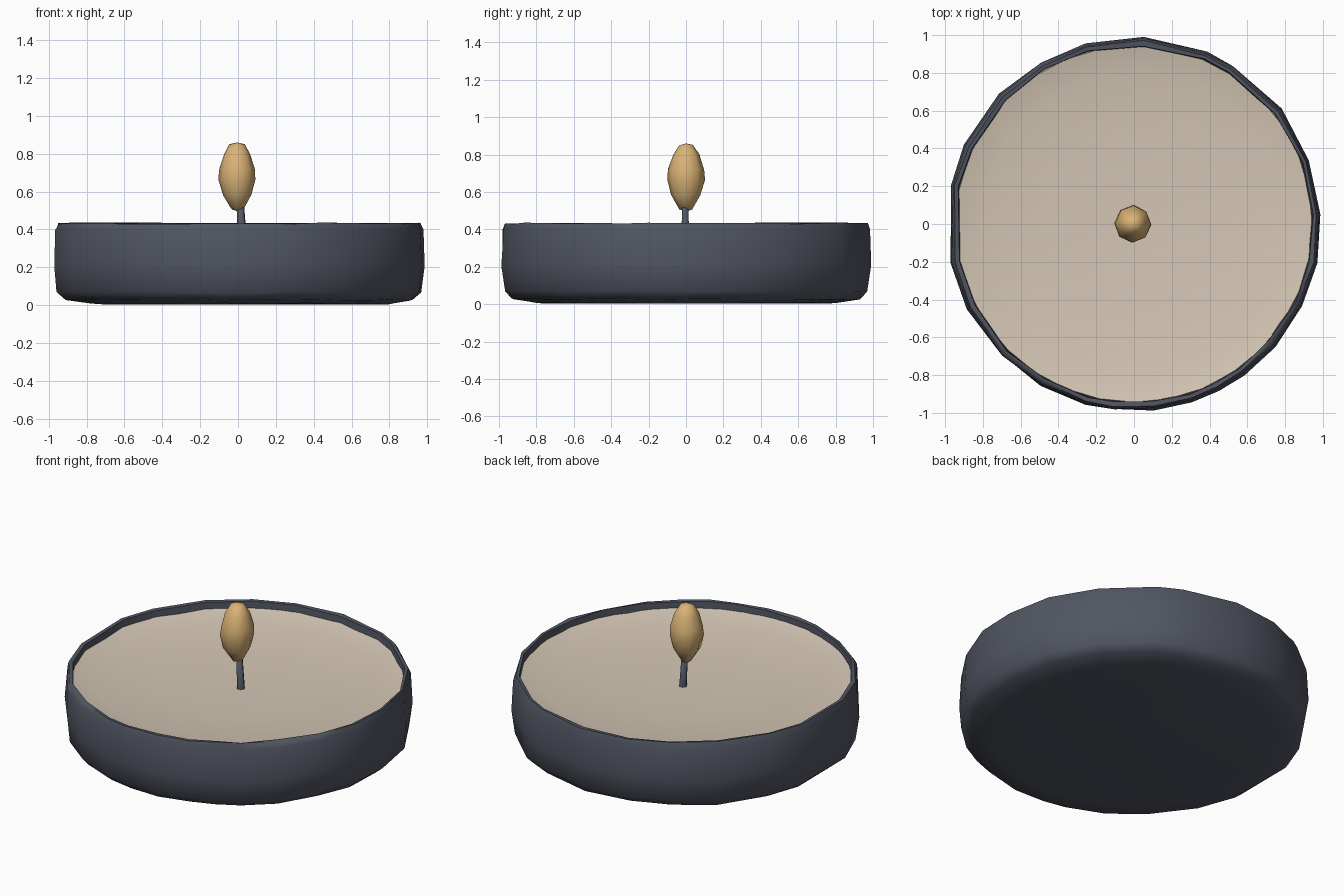
import bpy
import math
import random

random.seed(4)

if "Cube" in bpy.data.objects:
    bpy.data.objects.remove(bpy.data.objects["Cube"], do_unlink=True)


def make_material(name, colour):
    mat = bpy.data.materials.new(name)
    mat.use_nodes = True
    mat.diffuse_color = (*colour, 1)
    mat.node_tree.nodes["Principled BSDF"].inputs["Base Color"].default_value = (*colour, 1)
    return mat


def lathe(name, profile, angles, mat, centre=(0, 0), wobble=0.0, smooth=60):
    """Spin (radius, height) pairs round z; a zero radius closes to a point."""
    verts, rings, faces = [], [], []
    for radius, height in profile:
        first = len(verts)
        if radius == 0:
            verts.append((*centre, height))
            rings.append([first] * len(angles))
            continue
        for a in angles:
            r = radius + random.uniform(-wobble, wobble)
            z = height + random.uniform(-wobble, wobble) * 0.7
            verts.append((centre[0] + r * math.cos(a), centre[1] + r * math.sin(a), z))
        rings.append(list(range(first, len(verts))))
    for low, high in zip(rings, rings[1:]):
        for i in range(len(angles)):
            j = (i + 1) % len(angles)
            loop = [low[i], low[j], high[j], high[i]]
            faces.append(list(dict.fromkeys(loop)))
    mesh = bpy.data.meshes.new(name)
    mesh.from_pydata(verts, [], faces)
    mesh.materials.append(mat)
    return finish(bpy.data.objects.new(name, mesh), smooth)


def finish(obj, smooth):
    bpy.context.collection.objects.link(obj)
    bpy.ops.object.select_all(action="DESELECT")
    obj.select_set(True)
    bpy.context.view_layer.objects.active = obj
    bpy.ops.object.shade_smooth_by_angle(angle=math.radians(smooth))
    return obj


def even(sides, turn=0.0):
    return [turn + math.tau * i / sides for i in range(sides)]


metal = make_material("dark slate metal", (0.082, 0.092, 0.122))
wax_mat = make_material("cream wax", (0.66, 0.57, 0.46))
flame_mat = make_material("amber flame", (0.70, 0.45, 0.18))

# Hand-cut cup: uneven facets round the wall, a rolled foot and a thin rim
facets = [math.radians(d) for d in (
    3, 20, 38, 58, 67, 87, 105, 120, 136, 155, 168, 192,
    207, 225, 240, 255, 264, 276, 288, 297, 306, 319, 334, 348)]
cup = [(0, 0.003), (0.80, 0.008), (0.93, 0.028), (0.975, 0.07),
       (0.988, 0.21), (0.982, 0.40), (0.968, 0.433), (0.947, 0.43), (0.94, 0.33)]
lathe("cup", cup, facets, metal, wobble=0.006)

# Wax pool, dished towards the wick
wax = [(0.95, 0.36), (0.943, 0.393), (0.91, 0.385), (0.80, 0.365), (0.45, 0.345), (0, 0.335)]
lathe("wax", wax, even(32), wax_mat)

# Slightly leaning wick
wick = lathe("wick", [(0, 0.32), (0.024, 0.32), (0.02, 0.53), (0, 0.54)], even(6), metal)
for v in wick.data.vertices:
    v.co.x += 0.018 - (v.co.z - 0.43) * 0.06
    v.co.y -= 0.004

# Faceted teardrop flame
flame = [(0, 0.497), (0.035, 0.508), (0.078, 0.585), (0.1, 0.665),
         (0.094, 0.72), (0.07, 0.80), (0.04, 0.85), (0, 0.86)]
lathe("flame", flame, even(8, math.pi / 8 + 0.35), flame_mat, centre=(-0.005, 0), wobble=0.004)
